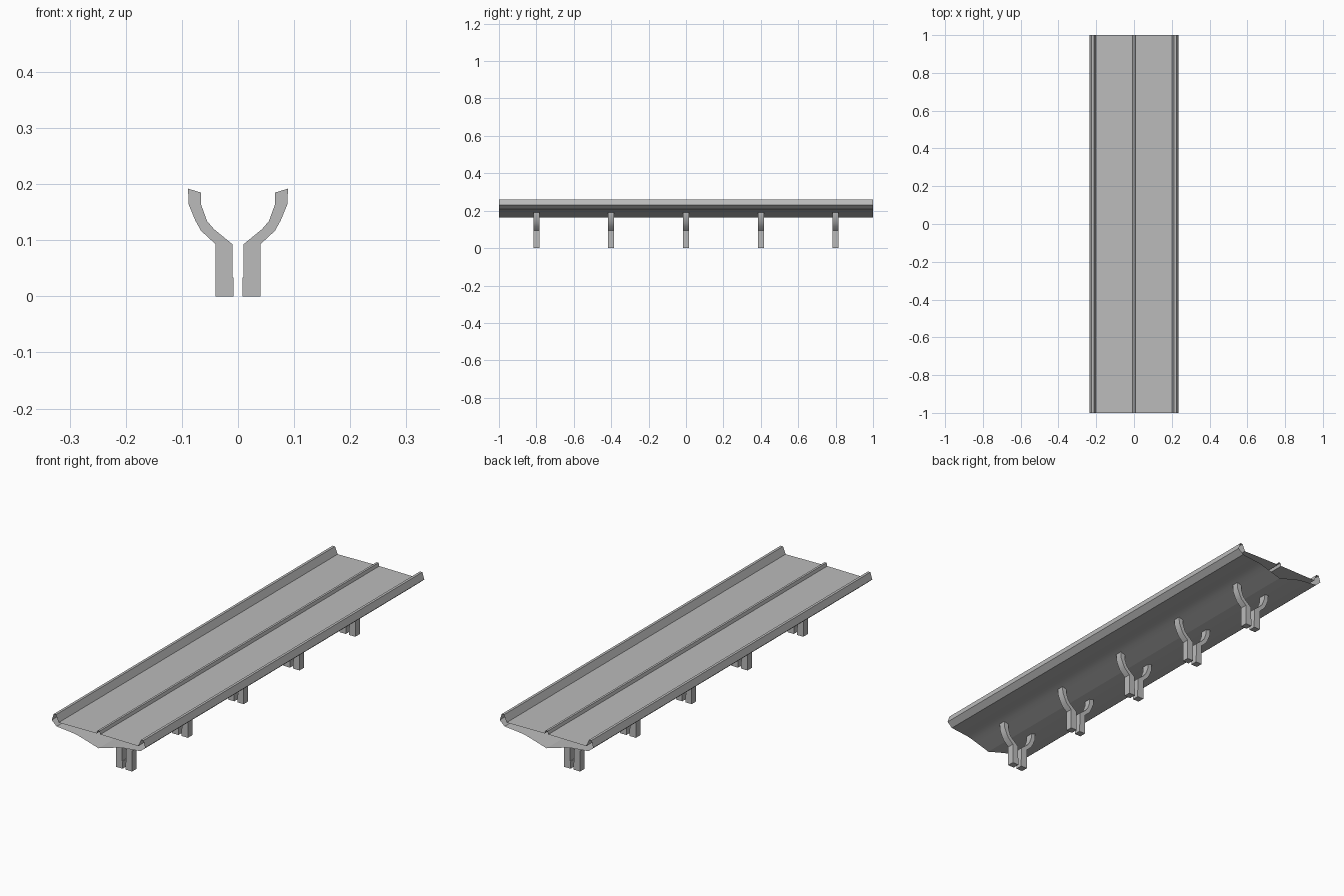
import bpy, bmesh, math

cube = bpy.data.objects.get("Cube")
if cube:
    bpy.data.objects.remove(cube)

concrete = bpy.data.materials.new("concrete_grey")
concrete.use_nodes = True
grey = (0.5, 0.5, 0.5, 1)
concrete.diffuse_color = grey
concrete.node_tree.nodes["Principled BSDF"].inputs["Base Color"].default_value = grey


def extrude_profile(name, outline, y, depth, capped):
    """Sweep a closed x-z outline along y."""
    bm = bmesh.new()
    front = [bm.verts.new((x, y - depth / 2, z)) for x, z in outline]
    back = [bm.verts.new((x, y + depth / 2, z)) for x, z in outline]
    n = len(outline)
    for i in range(n):
        j = (i + 1) % n
        bm.faces.new((front[i], front[j], back[j], back[i]))
    if capped:
        bm.faces.new(front[::-1])
        bm.faces.new(back)
        bmesh.ops.recalc_face_normals(bm, faces=bm.faces)
    mesh = bpy.data.meshes.new(name)
    bm.to_mesh(mesh)
    bm.free()
    mesh.materials.append(concrete)
    obj = bpy.data.objects.new(name, mesh)
    bpy.context.collection.objects.link(obj)
    bpy.ops.object.select_all(action='DESELECT')
    obj.select_set(True)
    bpy.context.view_layer.objects.active = obj
    bpy.ops.object.shade_smooth_by_angle(angle=math.radians(30))
    return obj


# Hollow deck shell, open at both ends: half section from keel to median
half = [(0.067, 0.185), (0.09, 0.192), (0.12, 0.199), (0.21, 0.208),
        (0.235, 0.23), (0.225, 0.26), (0.213, 0.26), (0.2, 0.228),
        (0.009, 0.23), (0.005, 0.244)]
section = [(0, 0.165)] + half + [(-x, z) for x, z in reversed(half)]
extrude_profile("bridge_deck", section, 0, 2, False)

# Paired piers with arms curving out to the deck
leg = [(0.008, 0), (0.04, 0), (0.04, 0.093), (0.066, 0.117), (0.076, 0.135),
       (0.088, 0.164), (0.089, 0.192), (0.066, 0.185), (0.066, 0.164),
       (0.055, 0.134), (0.043, 0.12), (0.01, 0.093), (0.01, 0.034), (0.008, 0.033)]
for row in range(5):
    y = (row - 2) * 0.4
    for side, label in ((1, "left"), (-1, "right")):
        extrude_profile(f"pier_{label}_{row + 1}", [(side * x, z) for x, z in leg],
                        y, 0.032, True)
